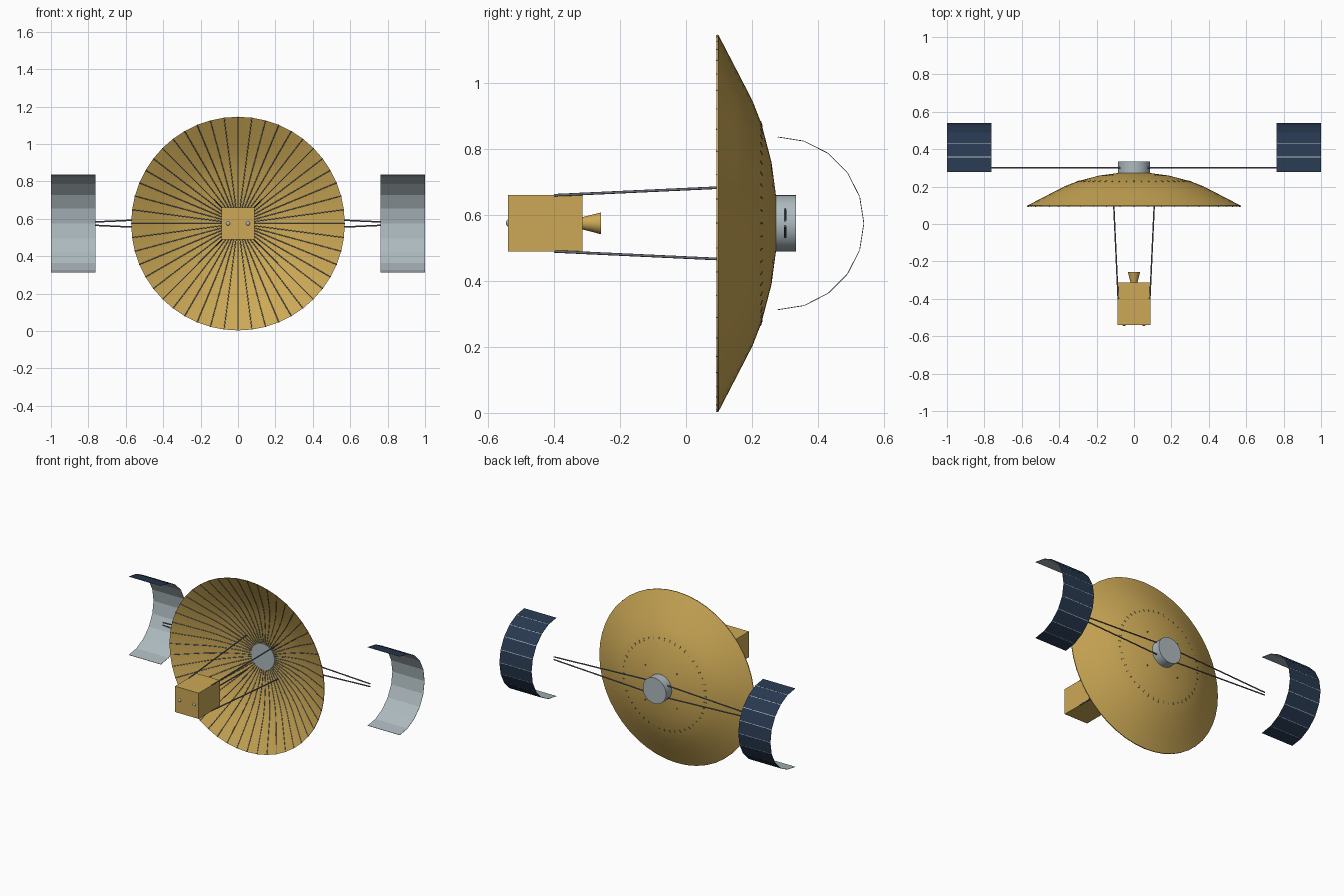
import bpy, bmesh
from math import sin, cos, pi, radians
from mathutils import Vector, Matrix

cube = bpy.data.objects.get("Cube")
if cube:
    bpy.data.objects.remove(cube)

ZC = 0.574                                   # height of the dish axis
RIBS = 48
CENTRE = Vector((0, 0, ZC))


def material(name, rgb):
    m = bpy.data.materials.new(name)
    m.use_nodes = True
    m.diffuse_color = (*rgb, 1)
    m.node_tree.nodes["Principled BSDF"].inputs["Base Color"].default_value = (*rgb, 1)
    return m


gold = material("gold", (0.605, 0.395, 0.092))
grey = material("light grey", (0.42, 0.49, 0.52))
navy = material("navy", (0.021, 0.04, 0.079))
steel = material("dark steel", (0.13, 0.15, 0.18))


def finish(name, bm, mat, smooth=None):
    bmesh.ops.recalc_face_normals(bm, faces=bm.faces)
    mesh = bpy.data.meshes.new(name)
    bm.to_mesh(mesh)
    bm.free()
    mesh.materials.append(mat)
    ob = bpy.data.objects.new(name, mesh)
    bpy.context.collection.objects.link(ob)
    if smooth:
        bpy.ops.object.select_all(action='DESELECT')
        ob.select_set(True)
        bpy.context.view_layer.objects.active = ob
        bpy.ops.object.shade_smooth_by_angle(angle=radians(smooth))
    return ob


def rod(bm, a, b, r1, r2=None, sides=10):
    """Cylinder or cone between two points."""
    a, b = Vector(a), Vector(b)
    turn = (b - a).to_track_quat('Z', 'Y').to_matrix().to_4x4()
    bmesh.ops.create_cone(bm, cap_ends=True, segments=sides, radius1=r1,
                          radius2=r1 if r2 is None else r2, depth=(b - a).length,
                          matrix=Matrix.Translation((a + b) / 2) @ turn)


def around(r, y, angle):
    return CENTRE + Vector((r * sin(angle), y, r * cos(angle)))


# Dish: thin closed profile spun round the y axis
back = [(0.08, 0.273), (0.185, 0.259), (0.30, 0.229), (0.37, 0.202), (0.465, 0.153), (0.571, 0.098)]
front = [(r, y - 0.005) for r, y in back]
bm = bmesh.new()
loop = [bm.verts.new(around(r, y, 0)) for r, y in back + front[::-1]]
edges = [bm.edges.new((loop[i], loop[i - 1])) for i in range(len(loop))]
bmesh.ops.spin(bm, geom=loop + edges, cent=CENTRE, axis=(0, 1, 0), angle=2 * pi, steps=RIBS)
bmesh.ops.remove_doubles(bm, verts=bm.verts, dist=0.0005)
finish("dish", bm, gold, 30)

# Ribs half sunk into the hollow side, and the short clips that show on the back
ribs, clips = bmesh.new(), bmesh.new()
for i in range(RIBS):
    a = 2 * pi * i / RIBS
    for (r1, y1), (r2, y2) in zip(front, front[1:]):
        rod(ribs, around(r1, y1, a), around(r2, y2, a), 0.0025, sides=8)
    rod(clips, around(0.294, 0.2305, a), around(0.31, 0.225, a), 0.002, sides=8)
finish("dish_ribs", ribs, steel, 50)
finish("rib_clips", clips, steel, 50)

# Hub through the middle of the dish
bm = bmesh.new()
rod(bm, (0, 0.262, ZC), (0, 0.333, ZC), 0.086, sides=32)
finish("hub", bm, grey, 30)

# Instrument box with feed horn and two rounded sensors
bm = bmesh.new()
bmesh.ops.create_cube(bm, size=1, matrix=Matrix.Translation((0, -0.426, ZC))
                      @ Matrix.Diagonal((0.174, 0.226, 0.172, 1)))
finish("instrument_box", bm, gold)
bm = bmesh.new()
rod(bm, (0, -0.316, ZC), (0, -0.257, ZC), 0.018, 0.033, sides=24)
finish("feed_horn", bm, gold, 30)
bm = bmesh.new()
for s in (-1, 1):
    bmesh.ops.create_uvsphere(bm, u_segments=16, v_segments=10, radius=0.013,
                              matrix=Matrix.Translation((s * 0.053, -0.532, ZC + 0.001)))
finish("sensors", bm, grey, 50)

# Four struts holding the box in front of the dish
bm = bmesh.new()
for sx in (-1, 1):
    for sz in (-1, 1):
        rod(bm, (sx * 0.085, -0.40, ZC + sz * 0.085), (sx * 0.116, 0.268, ZC + sz * 0.116), 0.004)
finish("box_struts", bm, steel, 50)

# Pairs of converging booms, one pair each side
bm = bmesh.new()
for sx in (-1, 1):
    for sz in (-1, 1):
        rod(bm, (sx * 0.05, 0.3, ZC + sz * 0.042), (sx * 0.765, 0.3, ZC + sz * 0.009), 0.004)
finish("panel_booms", bm, steel, 50)


def arc(radius, angle, x):
    return Vector((x, 0.277 + radius * cos(angle), ZC + radius * sin(angle)))


def slab(bm, a1, a2, x1, x2, r1, r2, gap):
    """Flat plate spanning one facet of the curved panel."""
    rings = []
    for r in (r1, r2):
        p, q = arc(r, a1, x1), arc(r, a2, x1)
        along = (q - p).normalized() * gap
        p, q, shift = p + along, q - along, Vector((x2 - x1, 0, 0))
        rings.append([bm.verts.new(v) for v in (p, q, q + shift, p + shift)])
    lo, hi = rings
    bm.faces.new(lo)
    bm.faces.new(hi[::-1])
    for i in range(4):
        bm.faces.new((lo[i - 1], lo[i], hi[i], hi[i - 1]))


# Curved solar panels: grey backing sheet with navy plates on the outside
step = pi / 10
for side, s in (("left", 1), ("right", -1)):
    sheet, cells = bmesh.new(), bmesh.new()
    for i in range(10):
        a = -pi / 2 + i * step
        slab(sheet, a, a + step, s * 0.763, s * 1.0, 0.2605, 0.2622, 0)
        slab(cells, a, a + step, s * 0.764, s * 0.999, 0.262, 0.2628, 0.002)
    bmesh.ops.remove_doubles(sheet, verts=sheet.verts, dist=0.0002)
    inner = [f for f in sheet.faces if all(not e.is_manifold for e in f.edges) and f.calc_area() < 0.001]
    bmesh.ops.delete(sheet, geom=inner, context='FACES')
    finish(side + "_panel_sheet", sheet, grey)
    finish(side + "_solar_cells", cells, navy)
